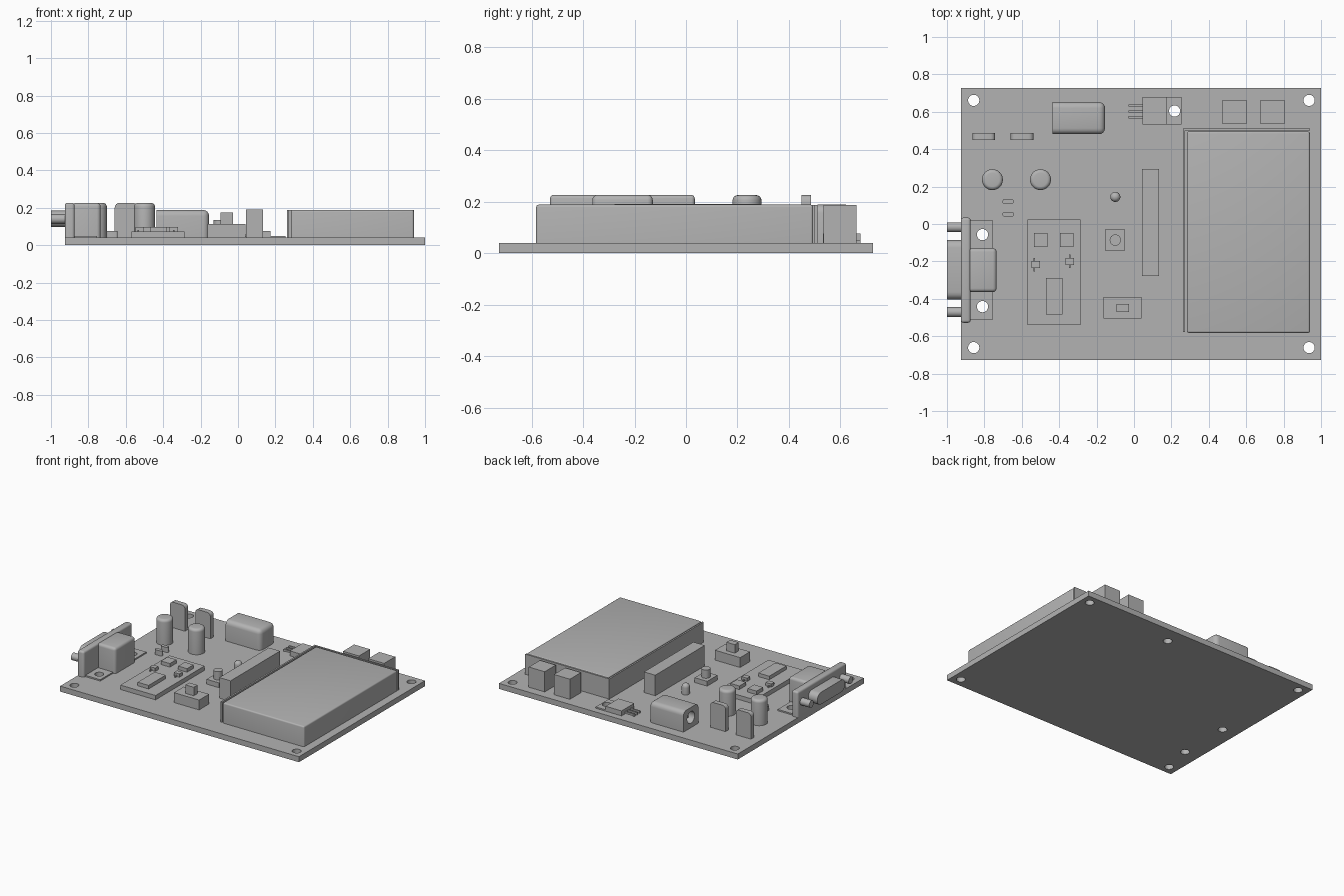
import bpy
import bmesh
from math import radians
from mathutils import Matrix, Vector

cube = bpy.data.objects.get("Cube")
if cube:
    bpy.data.objects.remove(cube, do_unlink=True)

GREY = (0.45, 0.45, 0.45, 1.0)
grey = bpy.data.materials.new("plain grey")
grey.diffuse_color = GREY
grey.use_nodes = True
for node in grey.node_tree.nodes:
    if node.type == 'BSDF_PRINCIPLED':
        node.inputs["Base Color"].default_value = GREY

TOP = 0.04   # upper face of the circuit board


def finish(name, bm, smooth=False):
    mesh = bpy.data.meshes.new(name)
    bm.to_mesh(mesh)
    bm.free()
    obj = bpy.data.objects.new(name, mesh)
    bpy.context.collection.objects.link(obj)
    mesh.materials.append(grey)
    if smooth:
        smooth_edges(obj)
    return obj


def smooth_edges(obj):
    bpy.ops.object.select_all(action='DESELECT')
    obj.select_set(True)
    bpy.context.view_layer.objects.active = obj
    bpy.ops.object.shade_smooth_by_angle(angle=radians(35))


def box(name, x, y, z, round_by=0, pick=lambda a, b: True):
    """Box from three (low, high) ranges; picked edges are rounded."""
    bm = bmesh.new()
    bmesh.ops.create_cube(bm, size=1)
    for v in bm.verts:
        v.co = [r[0] if c < 0 else r[1] for c, r in zip(v.co, (x, y, z))]
    if round_by:
        edges = [e for e in bm.edges if pick(e.verts[0].co, e.verts[1].co)]
        bmesh.ops.bevel(bm, geom=edges, offset=round_by, segments=4,
                        profile=0.5, affect='EDGES')
    return finish(name, bm, round_by > 0)


def cylinder(name, base, radius, length, axis='Z', round_by=0, sides=32):
    """Cylinder growing from base along an axis; the far rim may be rounded."""
    bm = bmesh.new()
    bmesh.ops.create_cone(bm, cap_ends=True, segments=sides, radius1=radius,
                          radius2=radius, depth=length,
                          matrix=Matrix.Translation((0, 0, length / 2)))
    if round_by:
        rim = [e for e in bm.edges if all(v.co.z > length * 0.9 for v in e.verts)]
        bmesh.ops.bevel(bm, geom=rim, offset=round_by, segments=5,
                        profile=0.5, affect='EDGES')
    if axis == 'X':
        bm.transform(Matrix.Rotation(radians(90), 4, 'Y'))
    bm.transform(Matrix.Translation(Vector(base)))
    return finish(name, bm, True)


def cut(obj, cutters):
    for c in cutters:
        c.hide_render = True
        mod = obj.modifiers.new("hole", 'BOOLEAN')
        mod.operation = 'DIFFERENCE'
        mod.solver = 'EXACT'
        mod.object = c
        bpy.context.view_layer.objects.active = obj
        bpy.ops.object.modifier_apply(modifier=mod.name)
        bpy.data.objects.remove(c, do_unlink=True)
    smooth_edges(obj)


def drill(obj, points):
    cut(obj, [cylinder("drill", (x, y, -0.1), 0.03, 0.4) for x, y in points])


def above(a, b):
    return a.z > TOP + 0.001 or b.z > TOP + 0.001


# Circuit board with its through holes
foot_holes = [(-0.81, -0.057), (-0.81, -0.442)]
tab_hole = [(0.217, 0.604)]
corner_holes = [(x, y) for x in (-0.857, 0.936) for y in (-0.661, 0.661)]
board = box("circuit_board", (-0.926, 1), (-0.726, 0.726), (0, TOP))
drill(board, corner_holes + foot_holes + tab_hole)

# Display block with a thin wall on two sides
box("display_block", (0.283, 0.94), (-0.582, 0.494), (TOP, 0.188), 0.01, above)
box("display_side_wall", (0.262, 0.274), (-0.578, 0.51), (TOP, 0.187))
box("display_back_wall", (0.274, 0.94), (0.499, 0.51), (TOP, 0.187))

# Pin header strip
box("header_strip", (0.043, 0.134), (-0.277, 0.293), (TOP, 0.19))

# Two terminal blocks
for i, x in enumerate((0.473, 0.676)):
    box(f"terminal_block_{i + 1}", (x, x + 0.129), (0.534, 0.662), (TOP, 0.187))

# Flat voltage regulator with drilled tab and three leads
box("regulator_body", (0.045, 0.174), (0.532, 0.678), (TOP, 0.076))
tab = box("regulator_tab", (0.174, 0.254), (0.532, 0.678), (TOP, 0.05))
drill(tab, tab_hole)
for i, y in enumerate((0.571, 0.602, 0.633)):
    box(f"regulator_lead_{i + 1}", (-0.03, 0.045), (y - 0.006, y + 0.006), (0.044, 0.056))
    box(f"regulator_lead_foot_{i + 1}", (-0.03, -0.018), (y - 0.006, y + 0.006), (TOP, 0.044))

# Power jack: rounded except at its open face and underside
jack = box("power_jack", (-0.436, -0.155), (0.48, 0.652), (TOP, 0.188), 0.032,
           lambda a, b: above(a, b) and (a.x > -0.4 or b.x > -0.4))
cut(jack, [cylinder("jack_bore", (-0.5, 0.566, 0.115), 0.043, 0.27, 'X')])
cylinder("jack_pin", (-0.41, 0.566, 0.115), 0.012, 0.19, 'X', sides=16)

# Round capacitors
for i, x in enumerate((-0.757, -0.5)):
    cylinder(f"round_capacitor_{i + 1}", (x, 0.237, TOP), 0.056, 0.185, round_by=0.02)

# Upright flat capacitors with rounded upper corners
for i, x in enumerate((-0.864, -0.659)):
    box(f"flat_capacitor_{i + 1}", (x, x + 0.122), (0.449, 0.486), (TOP, 0.226), 0.025,
        lambda a, b: above(a, b) and a.x == b.x and a.z == b.z)

# Small rounded components
for i, y in enumerate((0.12, 0.052)):
    box(f"small_component_{i + 1}", (-0.703, -0.643), (y - 0.013, y + 0.013), (TOP, 0.076),
        0.011, lambda a, b: a.x == b.x and a.y == b.y)

# Daughter board with chips
box("daughter_board", (-0.57, -0.286), (-0.541, 0.024), (TOP, 0.072))
for i, x in enumerate((-0.535, -0.396)):
    box(f"square_chip_{i + 1}", (x, x + 0.072), (-0.124, -0.049), (0.072, 0.098))
box("long_chip", (-0.47, -0.382), (-0.484, -0.288), (0.072, 0.098))

# Tiny transistors on the daughter board, each with a lead at both ends
for i, (x, y) in enumerate(((-0.525, -0.217), (-0.343, -0.2))):
    box(f"transistor_{i + 1}", (x - 0.022, x + 0.022), (y - 0.018, y + 0.018), (0.072, 0.096))
    lead = x - 0.008 if i == 0 else x
    box(f"transistor_leads_{i + 1}", (lead - 0.004, lead + 0.004),
        (y - 0.036, y + 0.036), (0.072, 0.082))

# Push button
box("button_base", (-0.152, -0.051), (-0.145, -0.027), (TOP, 0.075))
cylinder("button_cap", (-0.1, -0.086, 0.075), 0.03, 0.06)

# Slide switch
box("switch_body", (-0.163, 0.04), (-0.505, -0.391), (TOP, 0.112))
box("switch_knob", (-0.094, -0.027), (-0.471, -0.428), (0.112, 0.174))

# Indicator lamp
cylinder("indicator_lamp", (-0.1, 0.145, TOP), 0.027, 0.075, round_by=0.025)

# Side connector: foot, flange, housing, shell and two screw posts
foot = box("connector_foot", (-0.926, -0.754), (-0.51, 0.02), (TOP, 0.05))
drill(foot, foot_holes)
box("connector_flange", (-0.926, -0.874), (-0.528, 0.034), (TOP, 0.226), 0.014, above)
box("connector_housing", (-0.885, -0.735), (-0.364, -0.129), (TOP, 0.226), 0.02, above)
box("connector_shell", (-1, -0.92), (-0.404, -0.086), (0.096, 0.184), 0.04,
    lambda a, b: a.y == b.y and a.z == b.z)
for i, y in enumerate((-0.471, -0.017)):
    cylinder(f"connector_post_{i + 1}", (-1, y, 0.14), 0.026, 0.08, 'X')
